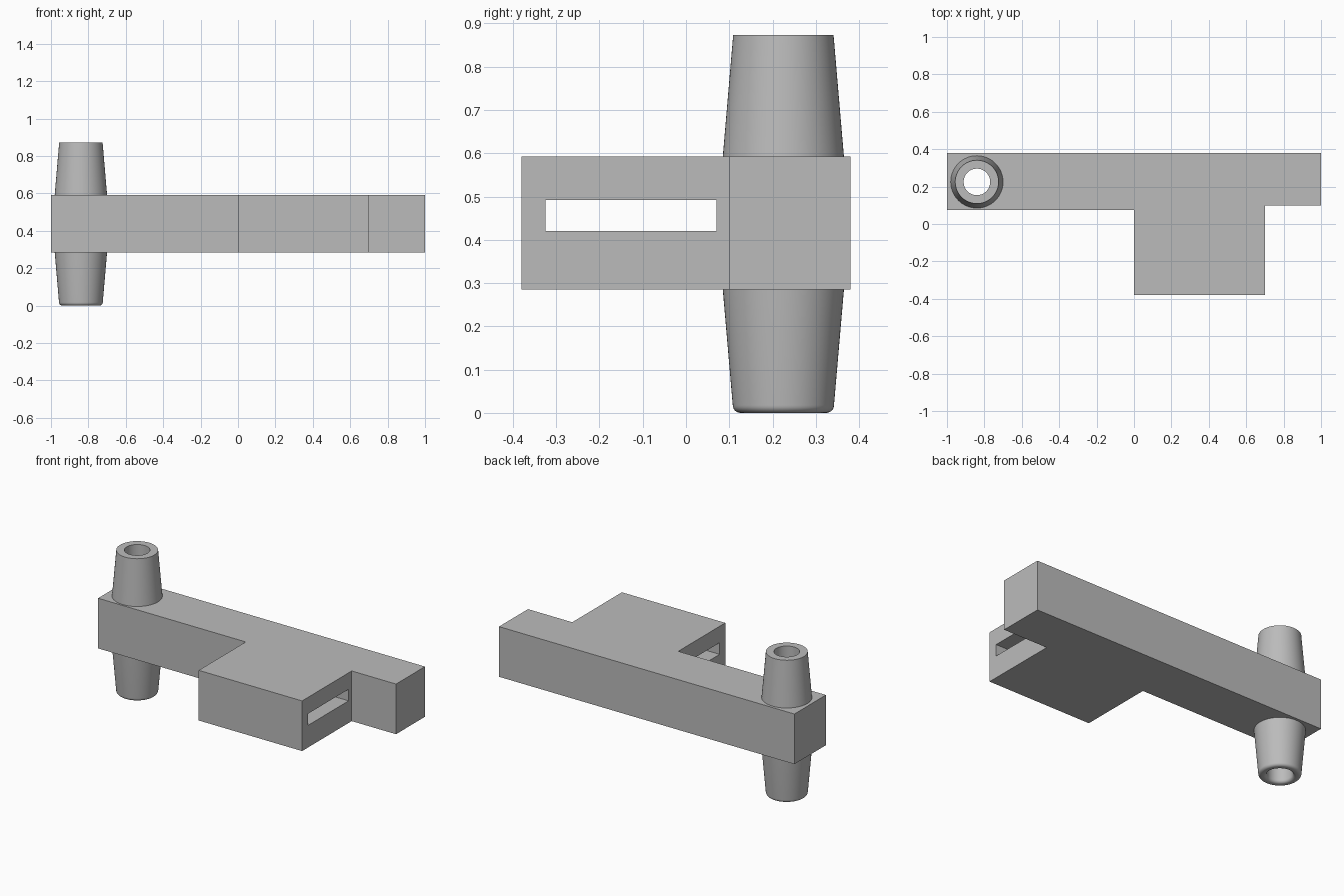
import bpy, bmesh, math
from mathutils import Vector, Matrix

cube = bpy.data.objects.get("Cube")
if cube:
    bpy.data.objects.remove(cube, do_unlink=True)

grey = bpy.data.materials.new("plain grey")
grey.use_nodes = True
grey.diffuse_color = (0.5, 0.5, 0.5, 1)
grey.node_tree.nodes["Principled BSDF"].inputs["Base Color"].default_value = (0.5, 0.5, 0.5, 1)

Z0, Z1 = 0.285, 0.592          # underside and top of the plate
PIN = Vector((-0.84, 0.225, 0))
BORE = 0.071


def add_object(name, bm, material=grey):
    bmesh.ops.recalc_face_normals(bm, faces=bm.faces)
    mesh = bpy.data.meshes.new(name)
    bm.to_mesh(mesh)
    bm.free()
    obj = bpy.data.objects.new(name, mesh)
    bpy.context.collection.objects.link(obj)
    if material:
        mesh.materials.append(material)
    return obj


def cut(target, cutter):
    mod = target.modifiers.new(cutter.name, 'BOOLEAN')
    mod.operation = 'DIFFERENCE'
    mod.solver = 'EXACT'
    mod.object = cutter
    cutter.hide_render = True
    cutter.hide_viewport = True
    cutter.display_type = 'WIRE'


def smooth(obj):
    bpy.ops.object.select_all(action='DESELECT')
    obj.select_set(True)
    bpy.context.view_layer.objects.active = obj
    bpy.ops.object.shade_smooth_by_angle(angle=math.radians(35))


def lathe(name, profile, steps=64):
    """Revolve a closed (radius, height) profile about the pin axis."""
    bm = bmesh.new()
    verts = [bm.verts.new((PIN.x + r, PIN.y, z)) for r, z in profile]
    edges = [bm.edges.new((a, b)) for a, b in zip(verts, verts[1:] + verts[:1])]
    bmesh.ops.spin(bm, geom=verts + edges, cent=PIN, axis=(0, 0, 1),
                   angle=math.tau, steps=steps)
    bmesh.ops.remove_doubles(bm, verts=bm.verts, dist=0.0001)
    obj = add_object(name, bm)
    smooth(obj)
    return obj


def arc(cx, cz, radius, start, end, count=6):
    angles = [math.radians(start + (end - start) * i / count) for i in range(count + 1)]
    return [(cx + radius * math.cos(a), cz + radius * math.sin(a)) for a in angles]


# Flat arm with the square block projecting from its front
outline = [(-1, 0.075), (0, 0.075), (0, -0.38), (0.7, -0.38),
           (0.7, 0.1), (1, 0.1), (1, 0.38), (-1, 0.38)]
bm = bmesh.new()
base = bm.faces.new([bm.verts.new((x, y, Z0)) for x, y in outline])
ext = bmesh.ops.extrude_face_region(bm, geom=[base])
bmesh.ops.translate(bm, vec=(0, 0, Z1 - Z0),
                    verts=[g for g in ext["geom"] if isinstance(g, bmesh.types.BMVert)])
arm = add_object("arm_with_block", bm)

# Slot running sideways through the block
bm = bmesh.new()
bmesh.ops.create_cube(bm, size=1, matrix=Matrix.Translation((0.35, -0.1275, 0.456))
                      @ Matrix.Diagonal((0.72, 0.395, 0.071, 1)))
cut(arm, add_object("slot_cutter", bm, None))

# Bore through the arm
bm = bmesh.new()
bmesh.ops.create_cone(bm, cap_ends=True, segments=64, radius1=BORE, radius2=BORE,
                      depth=0.6, matrix=Matrix.Translation(PIN + Vector((0, 0, 0.44))))
cut(arm, add_object("bore_cutter", bm, None))
smooth(arm)

# Tapered hollow pins above and below the arm
lathe("upper_pin", [(BORE, Z1), (0.14, Z1), (0.116, 0.873), (BORE, 0.873)])
R = 0.018
lathe("lower_pin", [(BORE, Z0), (0.14, Z0)]
      + arc(0.117 - R, R, R, 0, -90) + arc(BORE + R, R, R, -90, -180))
